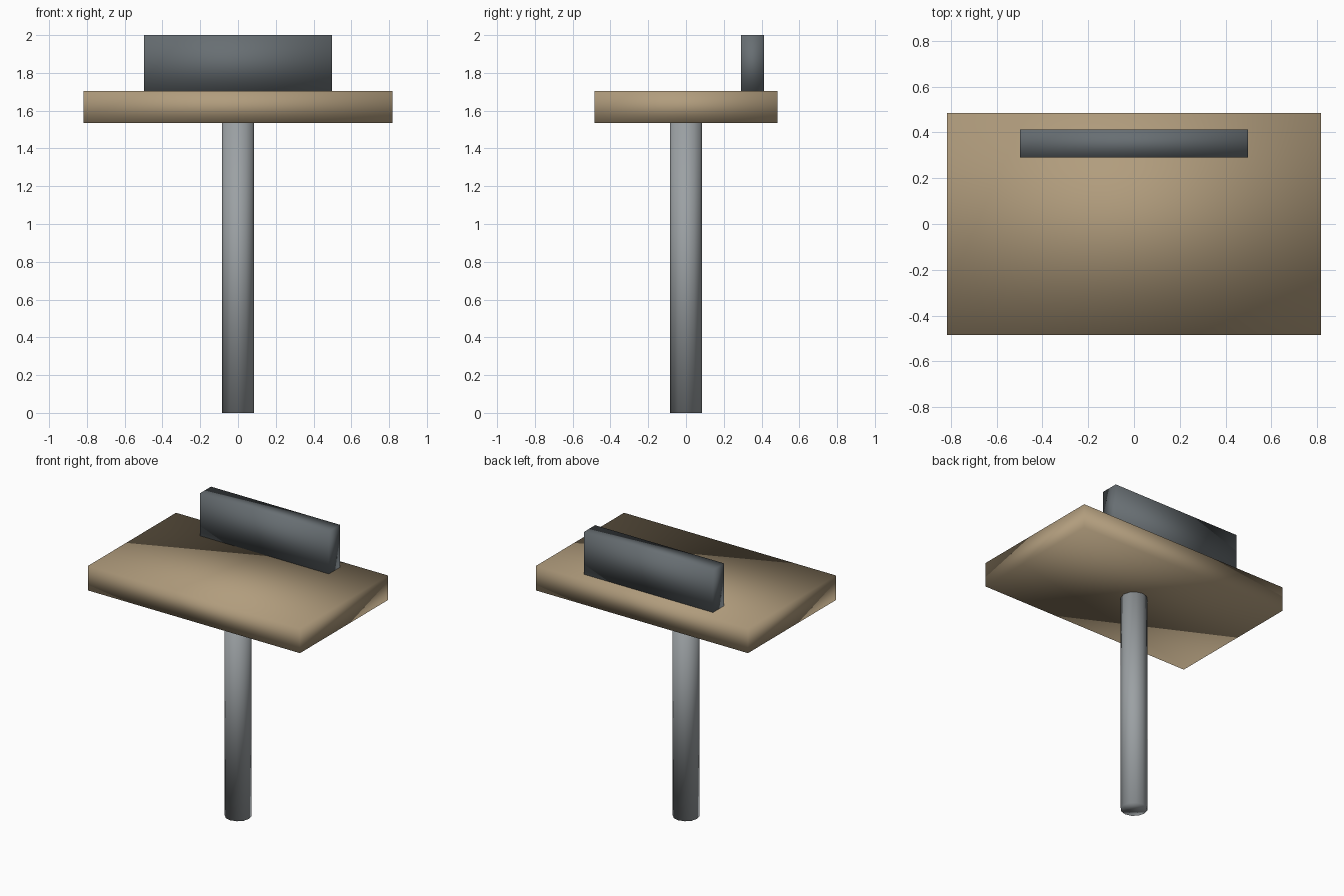
import bpy

cube = bpy.data.objects.get("Cube")
if cube:
    bpy.data.objects.remove(cube, do_unlink=True)


def make_material(name, rgb):
    mat = bpy.data.materials.new(name)
    mat.use_nodes = True
    color = (*rgb, 1.0)
    mat.diffuse_color = color
    mat.node_tree.nodes["Principled BSDF"].inputs["Base Color"].default_value = color
    return mat


def finish(name, mat):
    obj = bpy.context.object
    obj.name = name
    obj.data.materials.append(mat)
    # Soft shading runs across every edge, boxes included
    bpy.ops.object.shade_smooth()
    return obj


def box(name, low, high, mat):
    center = [(a + b) / 2 for a, b in zip(low, high)]
    bpy.ops.mesh.primitive_cube_add(size=1, location=center)
    obj = bpy.context.object
    obj.scale = [b - a for a, b in zip(low, high)]
    bpy.ops.object.transform_apply(location=False, rotation=False, scale=True)
    return finish(name, mat)


wood = make_material("tan wood", (0.44, 0.335, 0.205))
steel = make_material("grey metal", (0.33, 0.355, 0.37))
slate = make_material("dark slate", (0.137, 0.157, 0.17))

POST_TOP = 1.535
SLAB_TOP = 1.705

# Post
bpy.ops.mesh.primitive_cylinder_add(
    vertices=12, radius=0.085, depth=POST_TOP, location=(0, 0, POST_TOP / 2))
finish("post", steel)

# Flat top slab
box("table_top", (-0.817, -0.485, POST_TOP), (0.817, 0.485, SLAB_TOP), wood)

# Upright panel near the back edge
box("back_panel", (-0.497, 0.29, SLAB_TOP), (0.497, 0.413, 2.0), slate)
